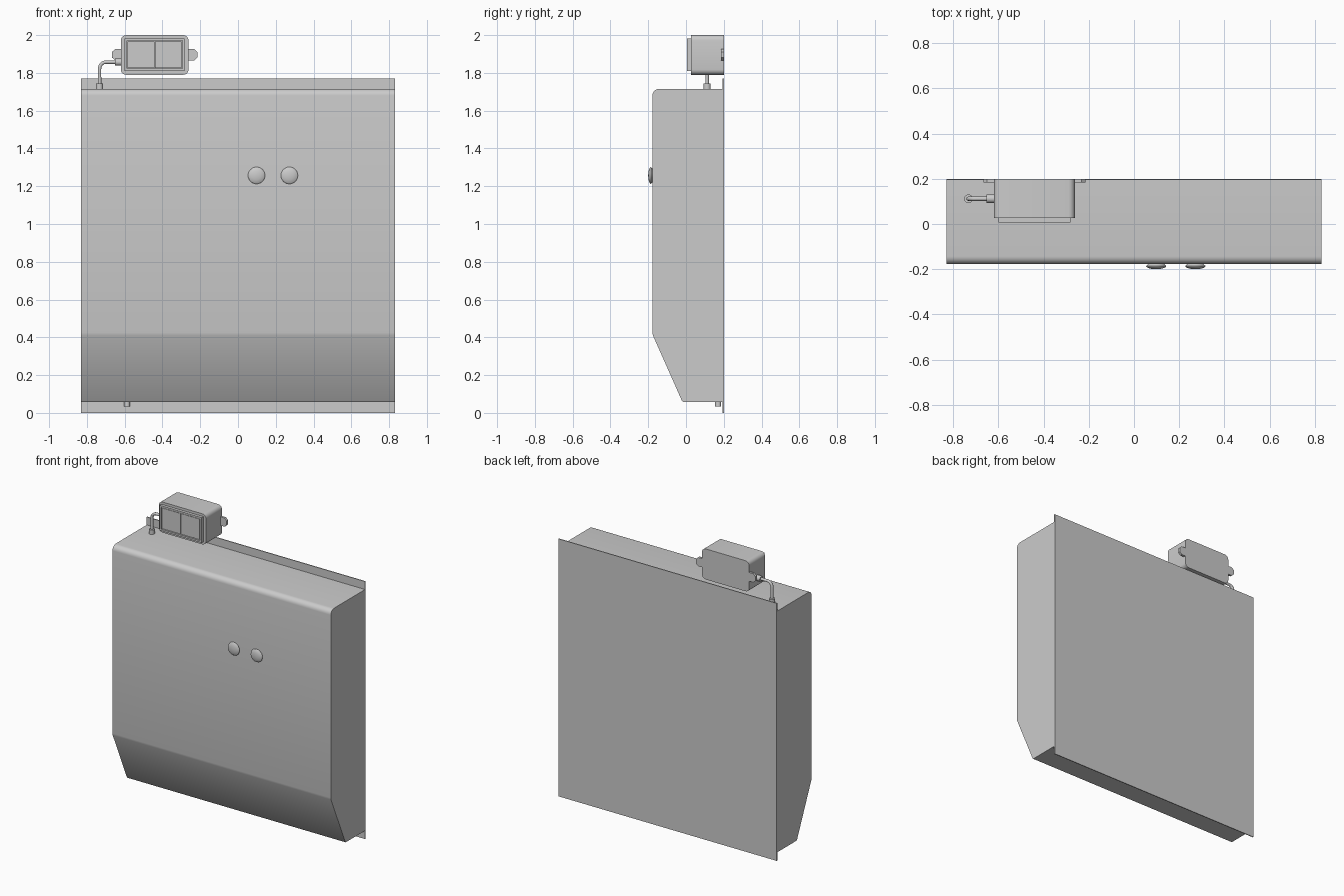
import bpy, bmesh, math
from mathutils import Vector

if "Cube" in bpy.data.objects:
    bpy.data.objects.remove(bpy.data.objects["Cube"])


def finish(name, bm, angle=30):
    bmesh.ops.recalc_face_normals(bm, faces=bm.faces)
    me = bpy.data.meshes.new(name)
    bm.to_mesh(me)
    bm.free()
    ob = bpy.data.objects.new(name, me)
    bpy.context.collection.objects.link(ob)
    bpy.ops.object.select_all(action='DESELECT')
    ob.select_set(True)
    bpy.context.view_layer.objects.active = ob
    bpy.ops.object.shade_smooth_by_angle(angle=math.radians(angle))
    return ob


def prism(name, pts, offset):
    """Extrude a closed outline of 3D points along offset."""
    bm = bmesh.new()
    face = bm.faces.new([bm.verts.new(p) for p in pts])
    ext = bmesh.ops.extrude_face_region(bm, geom=[face], use_keep_orig=True)
    bmesh.ops.translate(bm, vec=Vector(offset),
                        verts=[g for g in ext['geom'] if isinstance(g, bmesh.types.BMVert)])
    return finish(name, bm)


def box(name, x0, x1, y0, y1, z0, z1):
    return prism(name, [(x0, y0, z0), (x1, y0, z0), (x1, y0, z1), (x0, y0, z1)], (0, y1 - y0, 0))


def rounded_rect(x0, x1, z0, z1, y, r, n=5):
    pts = []
    for cx, cz, a0 in ((x1 - r, z1 - r, 0), (x0 + r, z1 - r, 90),
                       (x0 + r, z0 + r, 180), (x1 - r, z0 + r, 270)):
        for i in range(n + 1):
            a = math.radians(a0 + 90 * i / n)
            pts.append((cx + r * math.cos(a), y, cz + r * math.sin(a)))
    return pts


def lathe(name, profile, origin, axis, n=24):
    """Revolve (radius, height) pairs around an axis."""
    bm = bmesh.new()
    rot = Vector((0, 0, 1)).rotation_difference(Vector(axis))
    rings = []
    for r, h in profile:
        rings.append([bm.verts.new(Vector(origin) + rot @ Vector(
            (r * math.cos(2 * math.pi * i / n), r * math.sin(2 * math.pi * i / n), h)))
            for i in range(n)])
    for a, b in zip(rings, rings[1:]):
        for i in range(n):
            j = (i + 1) % n
            bm.faces.new((a[i], a[j], b[j], b[i]))
    bm.faces.new(rings[0])
    bm.faces.new(rings[-1])
    return finish(name, bm)


# Wall plate
box("back_plate", -0.83, 0.83, 0.194, 0.2, 0, 1.77)

# Cabinet body: side profile with rounded top front edge and sloping lower front
R = 0.035
side = [(0.194, 0.057), (-0.015, 0.057), (-0.022, 0.065), (-0.175, 0.41), (-0.178, 0.425)]
for i in range(7):
    a = math.radians(180 - 15 * i)
    side.append((-0.178 + R + R * math.cos(a), 1.715 - R + R * math.sin(a)))
side.append((0.194, 1.715))
prism("cabinet_body", [(-0.83, y, z) for y, z in side], (1.66, 0, 0))

# Front domed buttons
for i, x in enumerate((0.098, 0.272)):
    dome = [(0.036, 0), (0.045, 0.008)]
    dome += [(0.045 * math.cos(t), 0.008 + 0.014 * math.sin(t)) for t in (0.35, 0.7, 1.05, 1.35, 1.54)]
    lathe(f"button_{i + 1}", dome, (x, -0.178, 1.257), (0, -1, 0))

# Drain stub under the body
lathe("drain_stub", [(0.016, 0), (0.016, 0.025)], (-0.588, 0.17, 0.035), (0, 0, 1))

# Switch box housing
prism("switch_housing", rounded_rect(-0.62, -0.262, 1.79, 2.0, 0.026, 0.028), (0, 0.174, 0))

# Switch frame with recessed opening
bm = bmesh.new()
loops = []
for x0, x1, z0, z1, y in ((-0.6, -0.282, 1.81, 1.983, 0.026), (-0.6, -0.282, 1.81, 1.983, 0.006),
                          (-0.588, -0.294, 1.822, 1.971, 0.006), (-0.588, -0.294, 1.822, 1.971, 0.02)):
    loops.append([bm.verts.new(p) for p in ((x0, y, z0), (x1, y, z0), (x1, y, z1), (x0, y, z1))])
for a, b in zip(loops, loops[1:]):
    for i in range(4):
        j = (i + 1) % 4
        bm.faces.new((a[i], a[j], b[j], b[i]))
bm.faces.new(loops[0])
bm.faces.new(loops[-1])
finish("switch_frame", bm)

# Two rocker panels
for i, (x0, x1) in enumerate(((-0.584, -0.443), (-0.439, -0.298))):
    box(f"rocker_{i + 1}", x0, x1, 0.01, 0.021, 1.826, 1.967)

# Mounting tabs on both sides of the switch box
for side_name, s, xe in (("left", -1, -0.62), ("right", 1, -0.262)):
    outline = [(-0.01, -0.03), (0.03, -0.03), (0.047, -0.015), (0.047, 0.015), (0.03, 0.03), (-0.01, 0.03)]
    prism(f"mounting_tab_{side_name}", [(xe + s * x, 0.184, 1.896 + z) for x, z in outline], (0, 0.016, 0))

# Cable glands and bent conduit
PY, PZ, PX = 0.112, 1.857, -0.733
lathe("box_gland", [(0.019, 0), (0.019, 0.035)], (-0.652, PY, PZ), (1, 0, 0))
lathe("body_gland", [(0.019, 0), (0.019, 0.03)], (PX, PY, 1.715), (0, 0, 1))

path, bend = [(-0.64, PZ)], 0.035
for i in range(9):
    a = math.radians(90 + 90 * i / 8)
    path.append((PX + bend + bend * math.cos(a), PZ - bend + bend * math.sin(a)))
path.append((PX, 1.73))
cu = bpy.data.curves.new("conduit", 'CURVE')
cu.dimensions = '3D'
cu.bevel_depth = 0.0095
cu.bevel_resolution = 3
cu.use_fill_caps = True
sp = cu.splines.new('POLY')
sp.points.add(len(path) - 1)
for p, (x, z) in zip(sp.points, path):
    p.co = (x, PY, z, 1)
sp.use_smooth = True
bpy.context.collection.objects.link(bpy.data.objects.new("conduit", cu))
